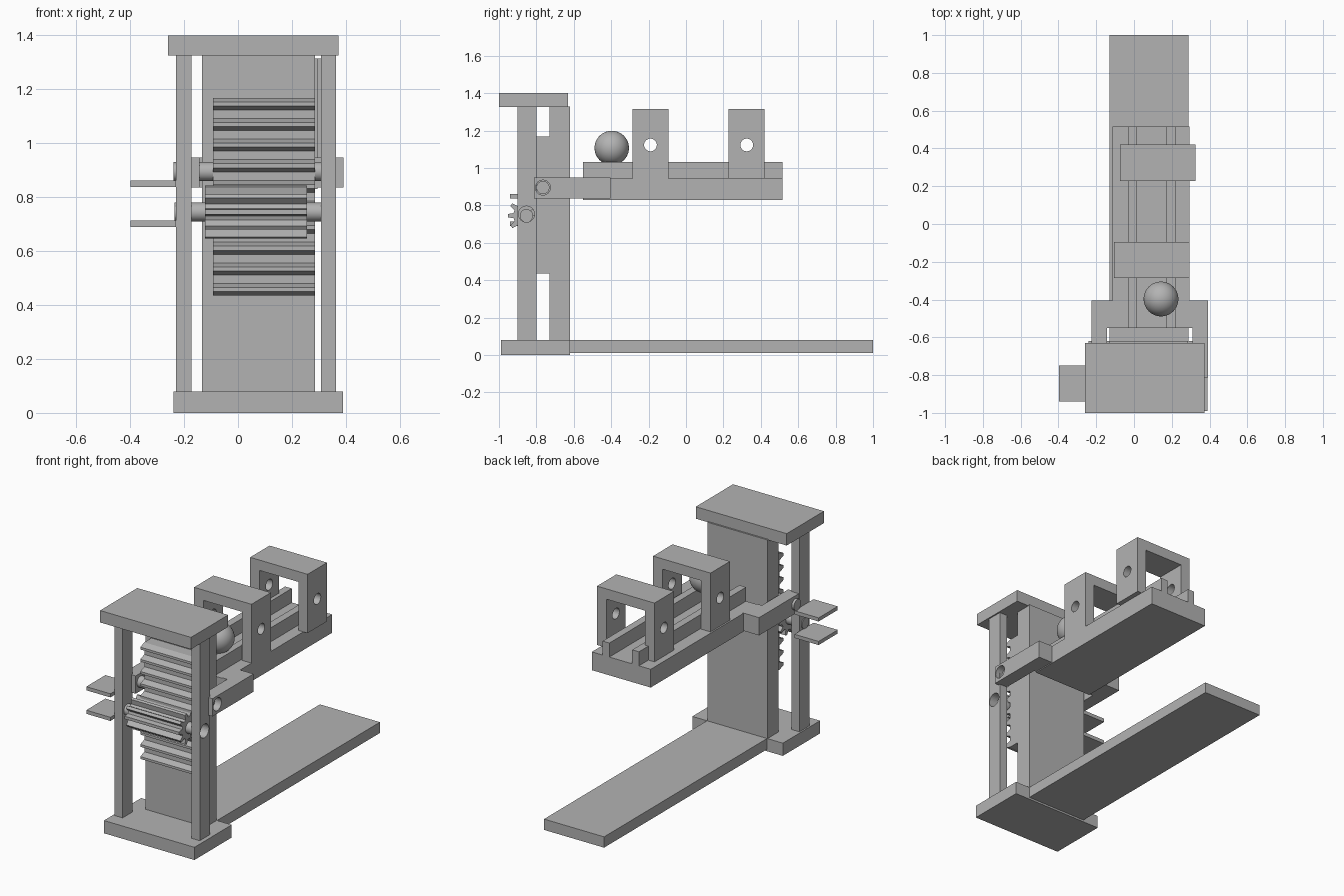
import bpy, bmesh
from math import pi, sin, cos

cube = bpy.data.objects.get("Cube")
if cube:
    bpy.data.objects.remove(cube, do_unlink=True)

grey = bpy.data.materials.new("plain grey")
grey.use_nodes = True
COLOUR = (0.45, 0.45, 0.45, 1)
grey.diffuse_color = COLOUR
grey.node_tree.nodes["Principled BSDF"].inputs["Base Color"].default_value = COLOUR


def finish(name, bm):
    bmesh.ops.recalc_face_normals(bm, faces=bm.faces)
    mesh = bpy.data.meshes.new(name)
    bm.to_mesh(mesh)
    bm.free()
    mesh.materials.append(grey)
    obj = bpy.data.objects.new(name, mesh)
    bpy.context.collection.objects.link(obj)
    return obj


def box(name, x, y, z):
    bm = bmesh.new()
    bmesh.ops.create_cube(bm, size=1)
    for v in bm.verts:
        v.co = [r[0] if c < 0 else r[1] for c, r in zip(v.co, (x, y, z))]
    return finish(name, bm)


def extrude(name, outline, axis, start, end):
    """Extrude a closed outline along x (outline is y, z), y (x, z) or z (x, y)."""
    bm = bmesh.new()
    verts = []
    for a, b in outline:
        co = [a, b]
        co.insert(axis, start)
        verts.append(bm.verts.new(co))
    face = bm.faces.new(verts)
    new = bmesh.ops.extrude_face_region(bm, geom=[face])["geom"]
    for v in new:
        if isinstance(v, bmesh.types.BMVert):
            v.co[axis] = end
    return finish(name, bm)


def rod(name, y, z, r, start, end, smooth=True):
    ring = [(y + r * cos(2 * pi * i / 32), z + r * sin(2 * pi * i / 32)) for i in range(32)]
    obj = extrude(name, ring, 0, start, end)
    for p in obj.data.polygons:
        p.use_smooth = smooth and len(p.vertices) == 4
    return obj


def drill(obj, y, z, r, start, end):
    cutter = rod(obj.name + "_cutter", y, z, r, start, end, False)
    cutter.hide_render = True
    cutter.hide_viewport = True
    mod = obj.modifiers.new("hole", "BOOLEAN")
    mod.operation = "DIFFERENCE"
    mod.solver = "EXACT"
    mod.object = cutter
    bpy.context.view_layer.update()
    bpy.context.view_layer.objects.active = obj
    with bpy.context.temp_override(object=obj, active_object=obj):
        bpy.ops.object.modifier_apply(modifier=mod.name)
    bpy.data.objects.remove(cutter, do_unlink=True)


# Stand: foot, long floor plate, cap, column and two front posts
box("foot", (-.24, .39), (-.99, -.62), (0, .08))
box("floor_plate", (-.13, .288), (-.63, 1), (.012, .08))
box("cap", (-.26, .373), (-1, -.63), (1.325, 1.4))
box("column", (-.133, .286), (-.73, -.62), (.07, 1.33))
box("right_post", (-.23, -.173), (-.9, -.8), (.07, 1.33))
left_post = box("left_post", (.308, .364), (-.9, -.8), (.07, 1.33))

# Toothed rack on the front of the column
BOTTOM, PITCH, BACK, ROOT, TIP = .435, .0765, -.73, -.8, -.84
outline = [(BACK, BOTTOM)]
for i in range(10):
    z = BOTTOM + i * PITCH
    outline += [(ROOT, z), (TIP, z + .015), (TIP, z + .03), (ROOT, z + .045)]
outline.append((BACK, outline[-1][1]))
extrude("rack", outline, 0, -.092, .286)

# Pinion with its axle
GY, GZ, TEETH = -.853, .745, 10
outline = []
for i in range(TEETH):
    mid = pi + 2 * pi * i / TEETH
    for radius, offset in ((.07, -.2), (.1, -.09), (.1, .09), (.07, .2)):
        outline.append((GY + radius * cos(mid + offset), GZ + radius * sin(mid + offset)))
extrude("pinion", outline, 0, -.122, .256)
rod("pinion_axle", GY, GZ, .035, -.235, .315)
drill(left_post, GY, GZ + .008, .043, .25, .45)

# Carriage: bed, two rails, shoulders and arms reaching round the column
box("carriage_bed", (-.115, .295), (-.55, .515), (.83, .945))
for side, x in (("right", -.033), ("left", .173)):
    box(side + "_rail", (x, x + .047), (-.55, .515), (.94, 1.033))
outer, inner, bed = -.225, -.143, -.11
arm_profile = [(outer, -.405), (outer, -.813), (inner, -.813), (inner, -.55), (bed, -.55), (bed, -.405)]
AY, AZ = -.765, .895
for side, flip in (("right", False), ("left", True)):
    pts = [(.167 - x, y) if flip else (x, y) for x, y in arm_profile]
    arm = extrude(side + "_arm", pts, 2, .836, .948)
    if flip:
        drill(arm, AY, AZ, .04, .25, .45)
rod("carriage_axle", AY, AZ, .035, -.24, .35)

# Flat handles under the axle ends
for name, z in (("upper_handle", .838), ("lower_handle", .69)):
    box(name, (-.398, -.23), (-.94, -.75), (z, z + .023))

# Two drilled arches standing on the bed
for name, x, y in (("front_arch", -.105, -.287), ("rear_arch", -.075, .228)):
    w, t, low, high = .4, .065, .945, 1.315
    outline = [(x, low), (x, high), (x + w, high), (x + w, low),
               (x + w - t, low), (x + w - t, high - t), (x + t, high - t), (x + t, low)]
    arch = extrude(name, outline, 1, y, y + .193)
    drill(arch, y + .097, 1.123, .034, -.5, .6)

# Ball resting on the rails
bm = bmesh.new()
bmesh.ops.create_uvsphere(bm, u_segments=48, v_segments=24, radius=.092)
bmesh.ops.translate(bm, verts=bm.verts, vec=(.143, -.397, 1.107))
for f in bm.faces:
    f.smooth = True
finish("ball", bm)
